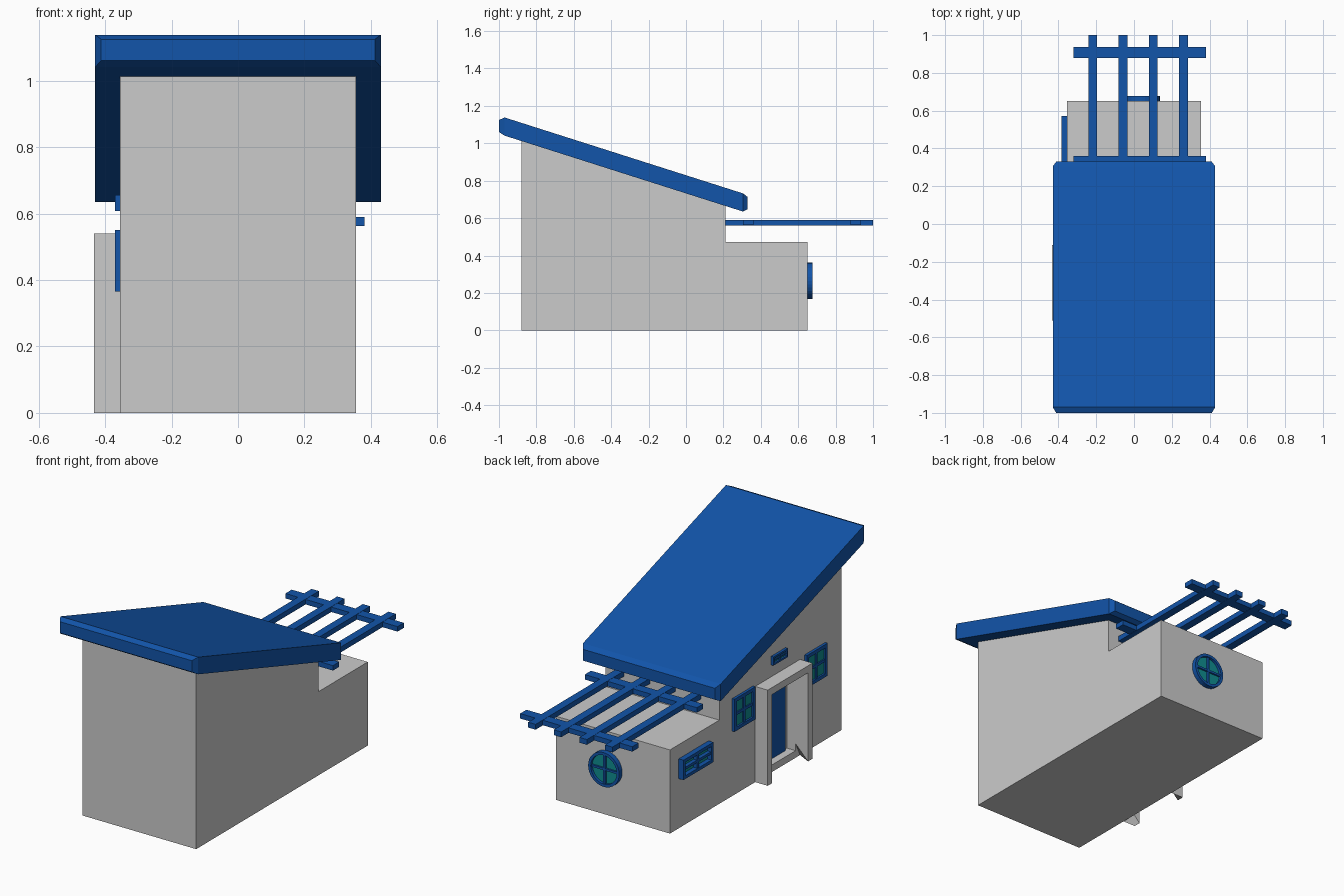
import bpy, bmesh, math
from mathutils import Vector

if "Cube" in bpy.data.objects:
    bpy.data.objects.remove(bpy.data.objects["Cube"])


def material(name, rgb):
    m = bpy.data.materials.new(name)
    m.diffuse_color = (*rgb, 1)
    m.use_nodes = True
    m.node_tree.nodes["Principled BSDF"].inputs["Base Color"].default_value = m.diffuse_color
    return m


BLUE = material("blue_paint", (0.006, 0.09, 0.40))
TEAL = material("teal_glass", (0.005, 0.27, 0.28))


def finish(name, bm, mat=None):
    bmesh.ops.recalc_face_normals(bm, faces=bm.faces)
    me = bpy.data.meshes.new(name)
    bm.to_mesh(me)
    bm.free()
    ob = bpy.data.objects.new(name, me)
    bpy.context.collection.objects.link(ob)
    if mat:
        me.materials.append(mat)
    return ob


def add_box(bm, lo, hi):
    lo, hi = Vector(lo), Vector(hi)
    verts = bmesh.ops.create_cube(bm, size=1)["verts"]
    for v in verts:
        v.co = (lo + hi) / 2 + v.co * (hi - lo)
    return verts


def boxes(name, spans, mat=None):
    bm = bmesh.new()
    for lo, hi in spans:
        add_box(bm, lo, hi)
    return finish(name, bm, mat)


def extrude_x(name, profile, half, mat=None):
    bm = bmesh.new()
    face = bm.faces.new([bm.verts.new((-half, y, z)) for y, z in profile])
    new = bmesh.ops.extrude_face_region(bm, geom=[face])["geom"]
    bmesh.ops.translate(bm, vec=(2 * half, 0, 0),
                        verts=[g for g in new if isinstance(g, bmesh.types.BMVert)])
    return finish(name, bm, mat)


# House walls with a stepped, sloping side profile
W = 0.355
walls = extrude_x("house_walls", [(-0.88, 0), (0.65, 0), (0.65, 0.472), (0.21, 0.472),
                                  (0.21, 0.672), (-0.88, 1.017)], W)

# Door recess cut into the left wall
cutter = boxes("door_recess_cutter", [((-0.45, -0.47, 0.04), (-0.30, -0.15, 0.50))])
cutter.hide_render = True
cutter.hide_viewport = True
cutter.display_type = 'WIRE'
cut = walls.modifiers.new("door_recess", 'BOOLEAN')
cut.operation = 'DIFFERENCE'
cut.solver = 'EXACT'
cut.object = cutter

# Roof slab, both ends inset and pushed out into a chamfered edge
bm = bmesh.new()
for v in add_box(bm, (-0.43, -0.97, 0), (0.43, 0.305, 0.097)):
    v.co.z += 1.041 - (v.co.y + 0.97) * 0.406 / 1.275
ends = [f for f in bm.faces if abs(f.normal.y) > 0.9]
bmesh.ops.inset_individual(bm, faces=ends, thickness=0.026, depth=0)
for f in ends:
    sign = 1 if f.calc_center_median().y > 0 else -1
    mid = f.calc_center_median().z
    for v in f.verts:
        v.co.y += 0.03 * sign if sign < 0 else 0.025
        v.co.z = mid + math.copysign(0.032, v.co.z - mid) - sign * 0.003
finish("roof", bm, BLUE)

# Pergola: four rafters and two cross beams
Z0, Z1 = 0.561, 0.591
for i in range(4):
    x = -0.218 + 0.16 * i
    boxes(f"pergola_rafter_{i + 1}", [((x - 0.023, 0.21, Z0), (x + 0.023, 1.0, Z1))], BLUE)
for i, y in enumerate((0.332, 0.908)):
    boxes(f"pergola_cross_beam_{i + 1}",
          [((-0.32, y - 0.028, Z0 + 0.001), (0.38, y + 0.028, Z1 - 0.001))], BLUE)

# Porch surround: two posts with raised inner feet, and a lintel
PX, PY0, PY1, PZ = -0.433, -0.51, -0.11, 0.54
bm = bmesh.new()
for lo, hi, inner in ((PY0, PY0 + 0.04, PY0 + 0.04), (PY1 - 0.04, PY1, PY1 - 0.04)):
    for v in add_box(bm, (PX, lo, 0), (-W, hi, PZ - 0.04)):
        if v.co.z < 0.01 and v.co.x > -0.4 and abs(v.co.y - inner) < 0.001:
            v.co.z = 0.08
add_box(bm, (PX, PY0, PZ - 0.04), (-W, PY1, PZ))
finish("porch_surround", bm)

# Door
boxes("door", [((-0.312, -0.44, 0.04), (-0.30, -0.18, 0.42))], BLUE)


# Windows on the left wall: frame, crossbars and glass
def window(name, y0, y1, z0, z1, depth, bar):
    xo, ym, zm, h = -W - depth, (y0 + y1) / 2, (z0 + z1) / 2, bar * 0.4
    boxes(name + "_frame", [
        ((xo, y0, z0), (-W, y0 + bar, z1)), ((xo, y1 - bar, z0), (-W, y1, z1)),
        ((xo, y0 + bar, z0), (-W, y1 - bar, z0 + bar)),
        ((xo, y0 + bar, z1 - bar), (-W, y1 - bar, z1)),
        ((xo + 0.003, ym - h, z0 + bar), (-W, ym + h, z1 - bar)),
        ((xo + 0.004, y0 + bar, zm - h), (-W, y1 - bar, zm + h))], BLUE)
    boxes(name + "_glass", [((-W - 0.005, y0 + bar / 2, z0 + bar / 2),
                             (-W + 0.002, y1 - bar / 2, z1 - bar / 2))], TEAL)


window("near_window", -0.09, 0.095, 0.366, 0.55, 0.015, 0.02)
window("far_window", -0.735, -0.55, 0.366, 0.55, 0.015, 0.02)
window("small_high_window", -0.38, -0.252, 0.607, 0.656, 0.015, 0.01)
window("low_window", 0.305, 0.572, 0.28, 0.392, 0.03, 0.018)

# Round window on the back wall
CX, CZ, R, r, Y0, Y1, N = 0.04, 0.265, 0.097, 0.081, 0.65, 0.677, 32
bm = bmesh.new()
rings = []
for i in range(N):
    c, s = math.cos(math.tau * i / N), math.sin(math.tau * i / N)
    rings.append([bm.verts.new((CX + q * c, y, CZ + q * s))
                  for q, y in ((R, Y0), (R, Y1), (r, Y1), (r, Y0))])
for a, b in zip(rings, rings[1:] + rings[:1]):
    for k in range(4):
        bm.faces.new((a[k], a[(k + 1) % 4], b[(k + 1) % 4], b[k]))
add_box(bm, (CX - 0.006, Y0, CZ - r), (CX + 0.006, Y1 - 0.004, CZ + r))
add_box(bm, (CX - r, Y0, CZ - 0.006), (CX + r, Y1 - 0.005, CZ + 0.006))
finish("round_window_frame", bm, BLUE)
bm = bmesh.new()
disc = bm.faces.new([bm.verts.new((CX + 0.085 * math.cos(math.tau * i / N), Y0 + 0.012,
                                   CZ + 0.085 * math.sin(math.tau * i / N))) for i in range(N)])
new = bmesh.ops.extrude_face_region(bm, geom=[disc])["geom"]
bmesh.ops.translate(bm, vec=(0, -0.012, 0),
                    verts=[g for g in new if isinstance(g, bmesh.types.BMVert)])
finish("round_window_glass", bm, TEAL)
